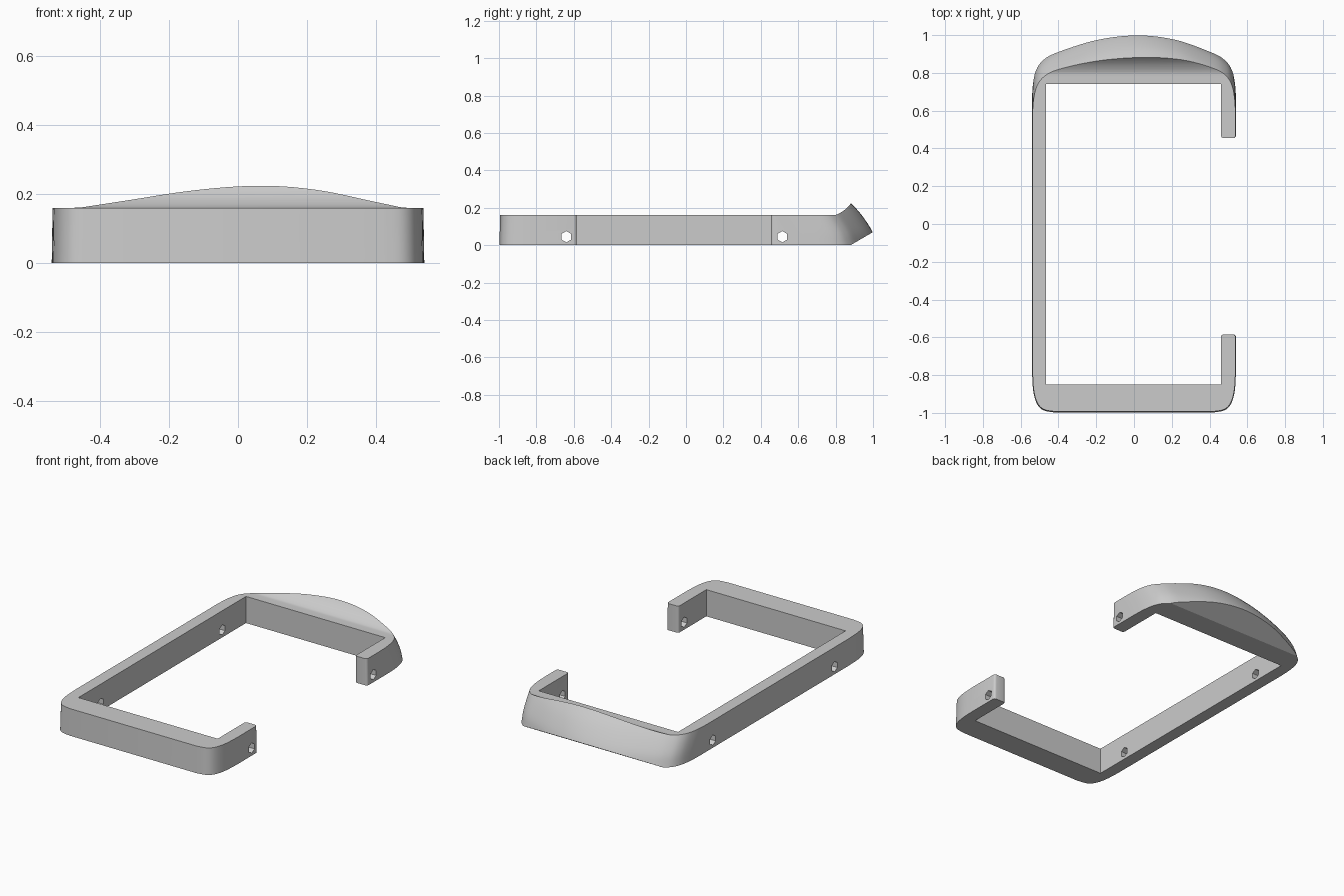
import bpy, bmesh, math
from mathutils import Vector

cube = bpy.data.objects.get("Cube")
if cube:
    bpy.data.objects.remove(cube, do_unlink=True)

GAP = (-0.585, 0.455)      # open stretch in the left side wall
TOP = 0.16                 # height of the flat rim


def new_object(name, bm):
    bmesh.ops.recalc_face_normals(bm, faces=bm.faces)
    mesh = bpy.data.meshes.new(name)
    bm.to_mesh(mesh)
    bm.free()
    ob = bpy.data.objects.new(name, mesh)
    bpy.context.collection.objects.link(ob)
    return ob


def loft(name, rings):
    bm = bmesh.new()
    rows = [[bm.verts.new(p) for p in ring] for ring in rings]
    n = len(rows[0])
    for a, b in zip(rows, rows[1:]):
        for i in range(n):
            j = (i + 1) % n
            bm.faces.new((a[i], a[j], b[j], b[i]))
    bm.faces.new(rows[0])
    bm.faces.new(rows[-1])
    return new_object(name, bm)


def prism(name, yz, x0, x1):
    """Extrude a side profile along x."""
    return loft(name, [[(x, y, z) for y, z in yz] for x in (x0, x1)])


def box_profile(y0, y1):
    return [(y0, -0.1), (y1, -0.1), (y1, 0.4), (y0, 0.4)]


def smooth_path(points, steps):
    """Catmull-Rom curve through the points."""
    pts = [Vector(p) for p in points]
    pts = [pts[0] * 2 - pts[1]] + pts + [pts[-1] * 2 - pts[-2]]
    out = []
    for a, b, c, d in zip(pts, pts[1:], pts[2:], pts[3:]):
        for k in range(steps):
            t = k / steps
            out.append(0.5 * (2 * b + (c - a) * t + (2 * a - 5 * b + 4 * c - d) * t ** 2
                              + (3 * b - a - 3 * c + d) * t ** 3))
    return out + [pts[-2]]


def cut(ob, cutter):
    mod = ob.modifiers.new("cut", 'BOOLEAN')
    mod.operation = 'DIFFERENCE'
    mod.solver = 'EXACT'
    mod.object = cutter
    bpy.context.view_layer.update()
    graph = bpy.context.evaluated_depsgraph_get()
    mesh = bpy.data.meshes.new_from_object(ob.evaluated_get(graph))
    ob.modifiers.clear()
    ob.data = mesh
    bpy.data.objects.remove(cutter, do_unlink=True)


# Plan outline: bowed rear and rounded front corners, mirrored across x
rear_half = [(0.54, 0.56), (0.54, 0.65), (0.535, 0.74), (0.518, 0.815),
             (0.48, 0.868), (0.4, 0.917), (0.2, 0.994), (0, 1.022)]
front_half = [(0.42, -0.998), (0.48, -0.986), (0.515, -0.95), (0.534, -0.88), (0.54, -0.78)]
rear = smooth_path(rear_half + [(-x, y) for x, y in reversed(rear_half[:-1])], 6)
corner = smooth_path(front_half, 4)
outline = rear + [Vector((-p.x, p.y)) for p in reversed(corner)] + corner

# Body: the rear wall leans forward as it rises
lean = smooth_path([(0, 0), (0.07, -0.024), (0.16, -0.082), (0.225, -0.141), (0.27, -0.19)], 4)
lean.insert(0, Vector((0, 0)))
rings = []
for z, shift in lean[1:]:
    ring = []
    for p in outline:
        draft = 1 - 0.03 * z
        if p.y > 0:
            skew = 0.3 * z * math.cos(math.pi * p.x / 1.08)
            ring.append((p.x * draft + skew, p.y + shift, z))
        else:
            ring.append((p.x * draft, p.y * draft, z))
    rings.append(ring)
frame = loft("bumper_frame", rings)

# Rim cut with a swept-up rear lip
lip = smooth_path([(0.78, TOP), (0.80, 0.162), (0.825, 0.173), (0.855, 0.194),
                   (0.885, 0.228), (0.92, 0.29)], 4)
cut(frame, prism("rim_cutter", [(-1.2, TOP)] + [tuple(p) for p in lip]
                 + [(0.92, 0.5), (-1.2, 0.5)], -0.8, 0.8))

# Sloped underside at the rear
cut(frame, prism("underside_cutter", [(0.88, 0), (1.24, 0.21), (1.24, -0.2), (0.88, -0.2)], -0.8, 0.8))

# Inner opening and side gap
cut(frame, prism("opening_cutter", box_profile(-0.85, 0.74), -0.465, 0.46))
cut(frame, prism("gap_cutter", box_profile(*GAP), 0.3, 0.8))

# Soft corners on the two wall ends
bm = bmesh.new()
bm.from_mesh(frame.data)
bmesh.ops.remove_doubles(bm, verts=bm.verts, dist=0.0001)
ends = [e for e in bm.edges
        if any(all(abs(v.co.y - g) < 0.001 and v.co.x > 0.4 for v in e.verts) for g in GAP)
        and abs(e.verts[0].co.z - e.verts[1].co.z) > 0.9 * e.calc_length()]
bmesh.ops.bevel(bm, geom=ends, offset=0.014, segments=4, profile=0.5, affect='EDGES')
bm.to_mesh(frame.data)
bm.free()

# Hexagonal screw holes through both side walls
for y in (-0.64, 0.515):
    hexagon = [(y + 0.03 * math.sin(k * math.pi / 3), 0.045 + 0.03 * math.cos(k * math.pi / 3))
               for k in range(6)]
    cut(frame, prism("hole_cutter", hexagon, -0.8, 0.8))

# Material and shading
grey = bpy.data.materials.new("light_grey")
grey.use_nodes = True
colour = (0.6, 0.6, 0.6, 1)
grey.diffuse_color = colour
grey.node_tree.nodes["Principled BSDF"].inputs["Base Color"].default_value = colour
frame.data.materials.clear()
frame.data.materials.append(grey)
bpy.ops.object.select_all(action='DESELECT')
frame.select_set(True)
bpy.context.view_layer.objects.active = frame
bpy.ops.object.shade_smooth_by_angle(angle=math.radians(25))
